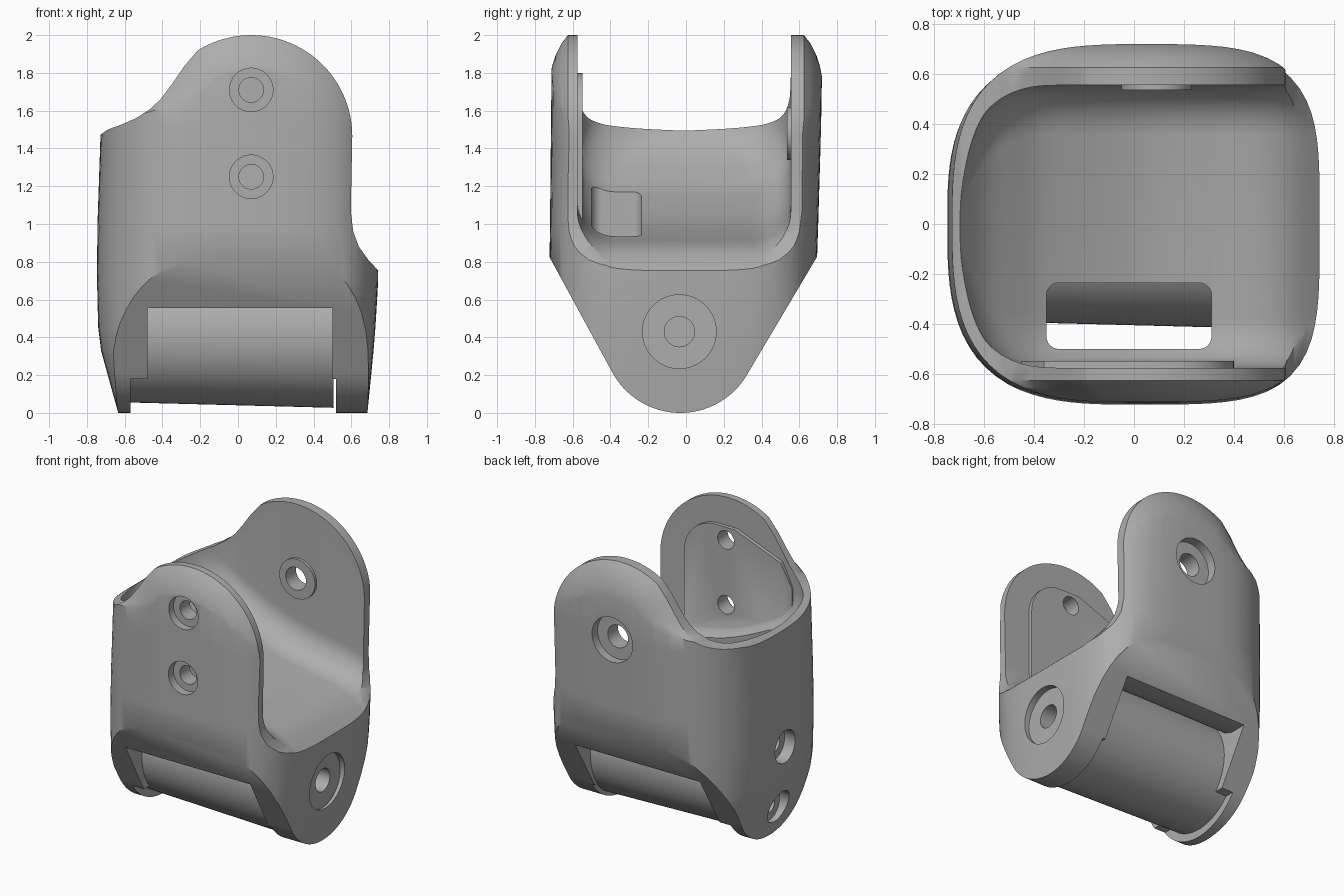
import bpy, bmesh, math
from mathutils import Vector

cube = bpy.data.objects.get("Cube")
if cube:
    bpy.data.objects.remove(cube, do_unlink=True)

grey = bpy.data.materials.new("plain_grey")
grey.use_nodes = True
COLOUR = (0.42, 0.42, 0.42, 1)
grey.diffuse_color = COLOUR
grey.node_tree.nodes["Principled BSDF"].inputs["Base Color"].default_value = COLOUR


def loft(name, rings):
    """Skin closed rings of equal length and cap both ends."""
    bm = bmesh.new()
    loops = [[bm.verts.new(p) for p in ring] for ring in rings]
    n = len(loops[0])
    for a, b in zip(loops, loops[1:]):
        for i in range(n):
            j = (i + 1) % n
            bm.faces.new((a[i], a[j], b[j], b[i]))
    bm.faces.new(loops[0])
    bm.faces.new(loops[-1])
    bmesh.ops.recalc_face_normals(bm, faces=bm.faces)
    mesh = bpy.data.meshes.new(name)
    bm.to_mesh(mesh)
    bm.free()
    ob = bpy.data.objects.new(name, mesh)
    bpy.context.collection.objects.link(ob)
    mesh.materials.append(grey)
    return ob


def prism(name, pts, axis, lo, hi):
    """Extrude a 2D profile along an axis (0 = x, 1 = y, 2 = z)."""
    def place(p, t):
        c = list(p)
        c.insert(axis, t)
        return Vector(c)
    return loft(name, [[place(p, t) for p in pts] for t in (lo, hi)])


def arc(cx, cy, r, a0, a1, n=24):
    angles = [math.radians(a0 + (a1 - a0) * i / n) for i in range(n + 1)]
    return [(cx + r * math.cos(a), cy + r * math.sin(a)) for a in angles]


def disc(name, centre, r, axis, lo, hi):
    return prism(name, arc(*centre, r, 0, 354, 59), axis, lo, hi)


def rounded_rect(x0, x1, y0, y1, r):
    return (arc(x1 - r, y1 - r, r, 0, 90, 6) + arc(x0 + r, y1 - r, r, 90, 180, 6)
            + arc(x0 + r, y0 + r, r, 180, 270, 6) + arc(x1 - r, y0 + r, r, 270, 360, 6))


def combine(ob, tool, operation):
    mod = ob.modifiers.new(tool.name, 'BOOLEAN')
    mod.object, mod.operation, mod.solver = tool, operation, 'EXACT'
    bpy.context.view_layer.objects.active = ob
    bpy.ops.object.modifier_apply(modifier=mod.name)
    bpy.data.objects.remove(tool, do_unlink=True)


def smooth(ob, angle):
    bpy.ops.object.select_all(action='DESELECT')
    ob.select_set(True)
    bpy.context.view_layer.objects.active = ob
    bpy.ops.object.shade_smooth_by_angle(angle=math.radians(angle))


def interp(x, table):
    """Smooth curve through (x, value) pairs (Catmull-Rom tangents)."""
    k = max(i for i in range(len(table) - 1) if i == 0 or table[i][0] <= x)
    def slope(i):
        a, b = table[max(i - 1, 0)], table[min(i + 1, len(table) - 1)]
        return (b[1] - a[1]) / (b[0] - a[0])
    (x0, v0), (x1, v1) = table[k], table[k + 1]
    h = x1 - x0
    t = min(max((x - x0) / h, 0), 1)
    return (v0 * (1 + 2 * t) * (1 - t) ** 2 + slope(k) * h * t * (1 - t) ** 2
            + v1 * t * t * (3 - 2 * t) + slope(k + 1) * h * t * t * (t - 1))


# Rounded-square outer body: z, left, right, front and back extent of each ring
def body_ring(z, left, right, front, back, n=96):
    ring = []
    for i in range(n):
        a = 2 * math.pi * i / n
        c, s = math.cos(a), math.sin(a)
        e = 4 if c > 0 else 3
        f = (abs(c) ** e + abs(s) ** e) ** (-1 / e)
        ring.append((c * f * (right if c > 0 else left), s * f * (back if s > 0 else front), z))
    return ring


levels = [(-0.05, 0.62, 0.68, 0.71, 0.67), (0.2, 0.69, 0.705, 0.715, 0.675), (0.33, 0.725, 0.718, 0.72, 0.68),
          (0.45, 0.74, 0.728, 0.722, 0.685), (0.7, 0.747, 0.742, 0.724, 0.69), (1.0, 0.744, 0.745, 0.72, 0.7),
          (1.5, 0.727, 0.745, 0.715, 0.715), (1.8, 0.715, 0.745, 0.712, 0.72), (2.1, 0.7, 0.745, 0.71, 0.72)]
bracket = loft("bracket_shell", [body_ring(*l) for l in levels])


# Front outline: round tongue, swept left shoulder, low right rim; d insets the tongue edge
def outline(d):
    neck = [(0.75, 0.75, 0), (0.69, 0.81, 0.1), (0.64, 0.88, 0.3), (0.61, 0.96, 0.6), (0.597, 1.07, 0.9)]
    shoulder = [(-0.285, 1.835, 1), (-0.35, 1.74, 0.9), (-0.41, 1.66, 0.7), (-0.47, 1.605, 0.5),
                (-0.54, 1.56, 0.3), (-0.62, 1.525, 0.1), (-0.69, 1.5, 0), (-0.725, 1.475, 0)]
    return ([(1, -0.2), (1, 0.6)] + [(x - d * w, z) for x, z, w in neck]
            + arc(0.07, 1.465, 0.535 - d, 0, 122, 40)
            + [(x + 0.7 * d * w, z - 0.7 * d * w) for x, z, w in shoulder]
            + [(-1, 1.2), (-1, -0.2)])


# Tongue edges curve inward towards the outer faces
edge = [(0.625, 0), (0.66, 0.045), (0.69, 0.105), (0.708, 0.16), (0.73, 0.27)]
insets = [(-y, d) for y, d in reversed(edge)] + edge
combine(bracket, loft("outline", [[(x, y, z) for x, z in outline(d)] for y, d in insets]), 'INTERSECT')

# Side outline: V shape with a round bottom
AXIS = (-0.03, 0.41)
vee = [(-1, 2.3), (-1, 1.36), (-0.72, 0.82)] + arc(*AXIS, 0.41, 207, 331, 40) + [(0.69, 0.82), (1, 1.35), (1, 2.3)]
combine(bracket, prism("vee", vee, 0, -1, 1), 'INTERSECT')

# Scooped cavity: sloping floor, filleted sides, round left wall
floor = [(-0.72, 1.53), (-0.6, 1.37), (-0.5, 1.28), (-0.35, 1.17), (0, 1.01), (0.31, 0.935),
         (0.5, 0.9), (0.62, 0.855), (0.73, 0.765), (0.9, 0.6)]


def cavity_ring(x):
    f = interp(x, floor)
    u = max(0, (-0.3 - x) / 0.42)
    w = 0.565 * max(1 - u ** 2.6, 0.02) ** (1 / 2.4)
    r = min(0.2, w * 0.8)
    section = ([(-w, 2.5)] + arc(-w + r, f + r, r, 180, 270, 10)
               + arc(w - r, f + r, r, 270, 360, 10) + [(w, 2.5)])
    return [(x, y - 0.01, z) for y, z in section]


stations = [-0.715 + 0.01 * i for i in range(22)] + [-0.49 + 0.045 * i for i in range(31)]
combine(bracket, loft("cavity", [cavity_ring(x) for x in stations]), 'DIFFERENCE')

# Raised pad inside the front plate and boss ring inside the back plate
pad = [(-0.45, 1.0), (0.4, 1.0)] + arc(0.15, 1.55, 0.25, 0, 90, 10) + [(0.0, 1.8), (-0.36, 1.66), (-0.45, 1.5)]
combine(bracket, prism("pad", pad, 1, -0.6, -0.548), 'UNION')
combine(bracket, disc("boss", (0.09, 1.48), 0.14, 1, 0.535, 0.6), 'UNION')

# Clearance around the drum: roomy at the front, closing onto the drum at the back
arch = [(y, min(z, 0.77)) for y, z in arc(*AXIS, 0.565, 166, 90, 20)]
clearance = [(-0.8, -0.2), (-0.8, arch[0][1])] + arch + [(0.12, 0.74), (0.33, 0.58), (0.4, 0.55), (0.8, 0.55), (0.8, -0.2)]
combine(bracket, prism("clearance", clearance, 0, -0.48, 0.5), 'DIFFERENCE')
step = [(-0.8, -0.2), (0.8, -0.2), (0.8, 0.18), (-0.8, 0.18)]
combine(bracket, prism("left_step", step, 0, -0.57, -0.47), 'DIFFERENCE')
combine(bracket, prism("right_slit", step, 0, 0.49, 0.52), 'DIFFERENCE')

# Window through the cavity floor
window = rounded_rect(-0.35, 0.31, -0.5, -0.235, 0.05)
combine(bracket, prism("window", window, 2, 0.5, 1.5), 'DIFFERENCE')

# Counterbored holes: centre, bore, recess radius, axis, inner end, recess floor, outer end
holes = [((0.07, 1.71), 0.065, 0.115, 1, -0.4, -0.66, -0.9),
         ((0.07, 1.25), 0.065, 0.115, 1, -0.4, -0.66, -0.9),
         ((0.08, 1.48), 0.08, 0.16, 1, 0.4, 0.65, 0.9),
         ((-0.035, 0.43), 0.08, 0.195, 0, 0.45, 0.69, 0.9),
         ((-0.05, 0.65), 0.06, 0.115, 0, -0.45, -0.66, -0.9),
         ((-0.05, 0.21), 0.06, 0.115, 0, -0.5, -0.62, -0.9)]
for centre, bore, recess, axis, inner, seat, outer in holes:
    combine(bracket, disc("recess", centre, recess, axis, seat, outer), 'DIFFERENCE')
    combine(bracket, disc("bore", centre, bore, axis, inner, outer), 'DIFFERENCE')
smooth(bracket, 35)

# Slightly tapered drum between the cheeks
drum = loft("drum", [[(x, y, z) for y, z in arc(-0.03, 0.415, r, 0, 356.25, 95)]
                     for x, r in ((-0.57, 0.36), (0.505, 0.388))])
smooth(drum, 35)
